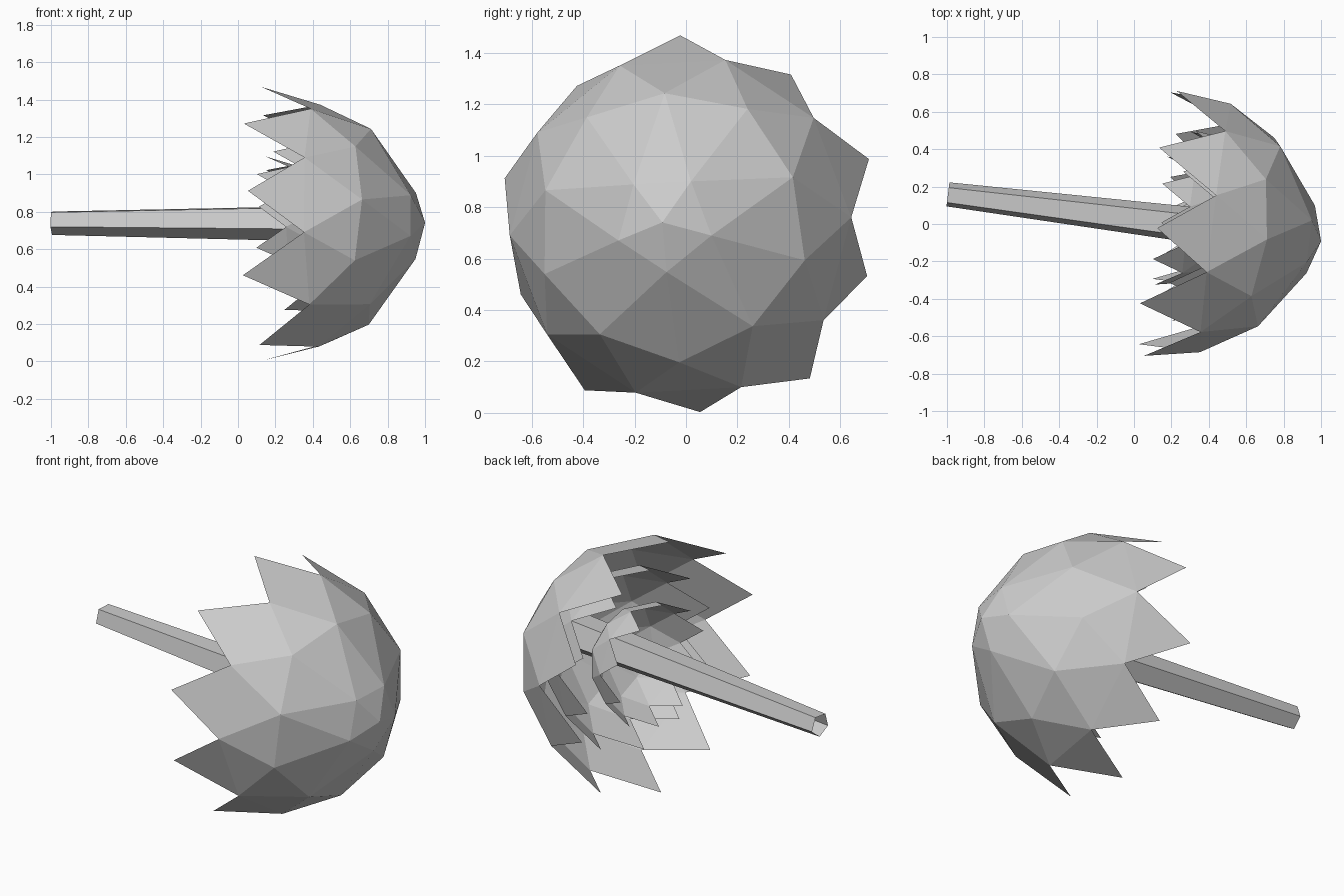
import bpy, bmesh, math
from mathutils import Matrix, Vector

if "Cube" in bpy.data.objects:
    bpy.data.objects.remove(bpy.data.objects["Cube"])

# Local z runs along world +x with a slight tilt, local x/y map to world y/z
AXES = Matrix(((0, 0, 1, 0), (1, 0, 0, 0), (0, 1, 0, 0), (0, 0, 0, 1)))
SPIN = Matrix.Rotation(math.radians(57), 4, 'Z')


def place(x, z, pitch=0.0, dy=0.0):
    tilt = Matrix.Rotation(-math.atan(0.125), 4, 'Z') @ Matrix.Rotation(-pitch, 4, 'Y')
    return Matrix.Translation((x, 0.033 - 0.125 * x + dy, z)) @ tilt @ AXES @ SPIN


def finish(bm, name):
    mesh = bpy.data.meshes.new(name)
    bm.to_mesh(mesh)
    bm.free()
    obj = bpy.data.objects.new(name, mesh)
    bpy.context.collection.objects.link(obj)
    return obj


def ring_shape(h):
    """Radius factor and axial offset for each icosphere ring height."""
    if h > 0.7:
        return 0.365, (0.59 if h > 0.95 else 0.532)
    if h > 0.2:
        return 0.6, 0.6 * h
    if h > -0.2:
        return 0.67, 0.02
    return 0.84, 0.6 * h


# Jagged flared shell cut from an icosphere
def shell(name, x, z, size, dy=0.0):
    bm = bmesh.new()
    bmesh.ops.create_icosphere(bm, subdivisions=2, radius=1)
    drop = [f for f in bm.faces if sum(v.co.z < -0.2 for v in f.verts) > 1]
    bmesh.ops.delete(bm, geom=drop, context='FACES')
    for v in bm.verts:
        r, axial = ring_shape(v.co.z)
        v.co = Vector((v.co.x * r, v.co.y * r, axial)) * size
    bm.transform(place(x, z, 0.027, dy))
    return finish(bm, name)


shell("outer_shell", 0.415, 0.725, 1.0)
shell("middle_shell", 0.463, 0.731, 0.715)
shell("inner_shell", 0.287, 0.736, 0.485, 0.012)

# Five-sided open stem, widening toward the shells
bm = bmesh.new()
rings = []
for x, r in ((-0.995, 0.068), (0.87, 0.114)):
    m = place(x, 0.744)
    rings.append([bm.verts.new(m @ Vector((r * math.cos(a), r * math.sin(a), 0)))
                  for a in (math.tau * i / 5 for i in range(5))])
for i in range(5):
    j = (i + 1) % 5
    bm.faces.new((rings[0][i], rings[0][j], rings[1][j], rings[1][i]))
finish(bm, "stem")
